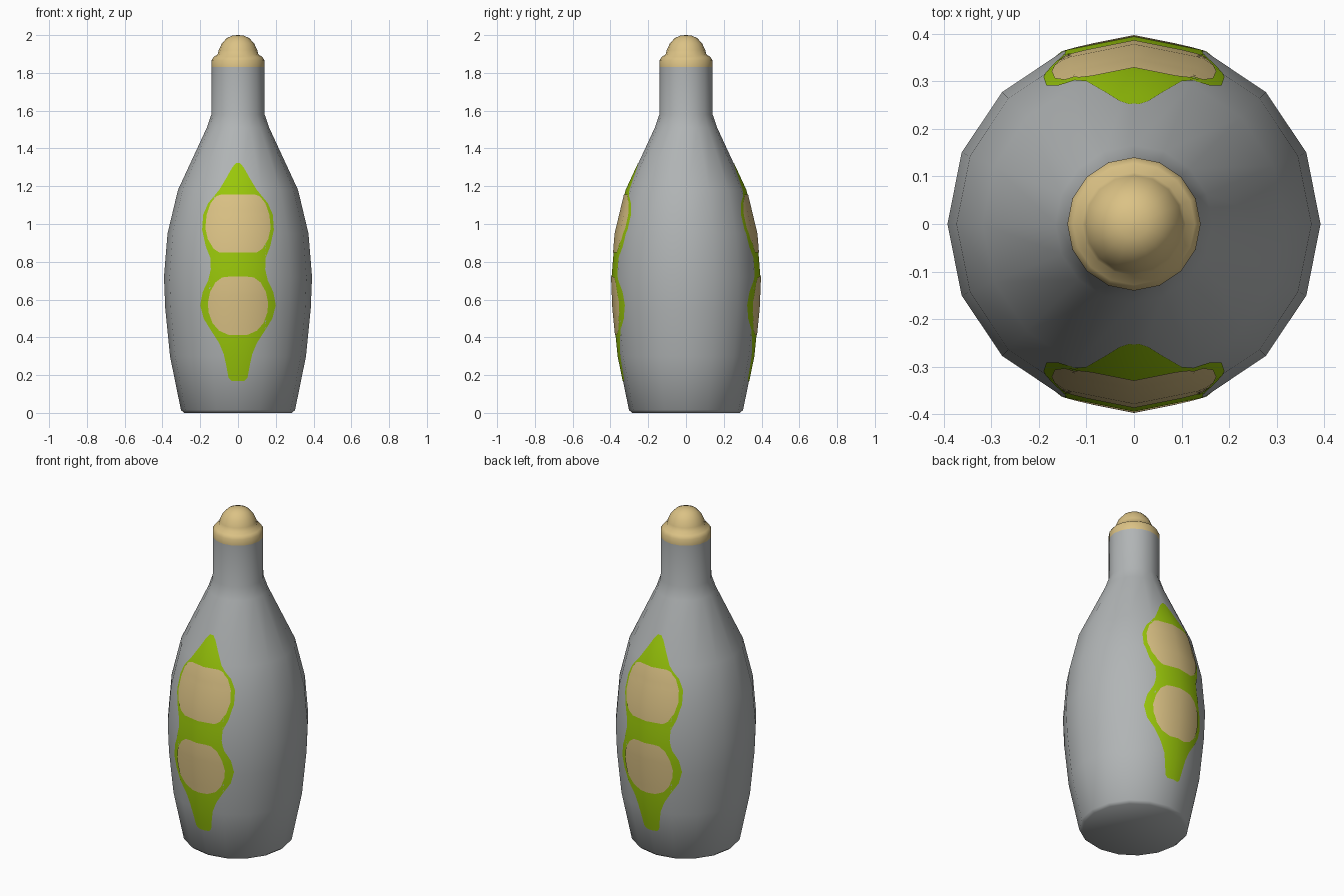
import bpy
import math
from mathutils import Vector

if "Cube" in bpy.data.objects:
    bpy.data.objects.remove(bpy.data.objects["Cube"])

SIDES = 16
STEP = 2 * math.pi / SIDES


def material(name, rgb):
    m = bpy.data.materials.new(name)
    m.diffuse_color = (*rgb, 1)
    m.use_nodes = True
    m.node_tree.nodes["Principled BSDF"].inputs["Base Color"].default_value = m.diffuse_color
    return m


GREY = material("grey glass", (0.44, 0.46, 0.465))
TAN = material("tan", (0.71, 0.54, 0.235))
GREEN = material("leaf green", (0.32, 0.57, 0.003))


def new_object(name, verts, faces, mat):
    mesh = bpy.data.meshes.new(name)
    mesh.from_pydata(verts, [], faces)
    mesh.materials.append(mat)
    mesh.update()
    obj = bpy.data.objects.new(name, mesh)
    bpy.context.collection.objects.link(obj)
    return obj


def lathe(name, profile, mat, close_bottom):
    """Revolve (radius, z) pairs around z and close the top."""
    verts = [(r * math.cos(i * STEP), r * math.sin(i * STEP), z)
             for r, z in profile for i in range(SIDES)]
    faces = []
    for k in range(len(profile) - 1):
        a, b = k * SIDES, (k + 1) * SIDES
        for i in range(SIDES):
            j = (i + 1) % SIDES
            faces.append((a + i, a + j, b + j, b + i))
    if close_bottom:
        faces.append(tuple(reversed(range(SIDES))))
    top = (len(profile) - 1) * SIDES
    faces.append(tuple(range(top, top + SIDES)))
    obj = new_object(name, verts, faces, mat)
    bpy.ops.object.select_all(action='DESELECT')
    obj.select_set(True)
    bpy.context.view_layer.objects.active = obj
    bpy.ops.object.shade_smooth_by_angle(angle=math.radians(50))
    return obj


def interp(table, z):
    """Linear lookup of the value at height z in (value, z) pairs."""
    for (v0, z0), (v1, z1) in zip(table, table[1:]):
        if z <= z1:
            return v0 + (v1 - v0) * max(0, (z - z0) / (z1 - z0))
    return table[-1][0]


# Bottle body and neck
BODY = [(0.285, 0), (0.302, 0.015), (0.36, 0.30), (0.385, 0.55), (0.392, 0.72),
        (0.373, 0.95), (0.318, 1.18), (0.165, 1.51), (0.141, 1.58), (0.14, 1.83)]
lathe("bottle", BODY, GREY, True)

# Stopper with rounded knob
CAP = [(0.14, 1.83), (0.14, 1.867), (0.128, 1.885), (0.108, 1.898), (0.102, 1.92),
       (0.086, 1.955), (0.06, 1.984), (0.03, 1.997), (0.006, 2.0)]
lathe("stopper", CAP, TAN, False)


def surface_depth(x, z):
    """Distance from the x axis to the faceted bottle wall."""
    r = interp(BODY, z)
    pts = [(r * math.cos(k * STEP), r * math.sin(k * STEP)) for k in range(4)]
    return interp(pts, abs(x))


def decal(name, outline, side, lift, mat, cols=20):
    """Thin painted patch following the wall; outline is (half width, z)."""
    z0, z1 = outline[0][1], outline[-1][1]
    rows = {round(z0 + (z1 - z0) * i / 60, 4) for i in range(61)}
    rows |= {z for _, z in BODY if z0 < z < z1} | {z for _, z in outline}
    rows = sorted(rows)
    verts, normals, faces = [], [], []
    for z in rows:
        w = interp(outline, z)
        slope = (interp(BODY, z - 0.1) - interp(BODY, z + 0.1)) / 0.2
        for c in range(cols + 1):
            x = w * (2 * c / cols - 1) * -side
            y = side * (surface_depth(x, z) + lift)
            verts.append((x, y, z))
            n = Vector((x, y, 0)).normalized()
            n.z = slope
            normals.append(n.normalized())
    for k in range(len(rows) - 1):
        for c in range(cols):
            a = k * (cols + 1) + c
            faces.append((a, a + 1, a + cols + 2, a + cols + 1))
    obj = new_object(name, verts, faces, mat)
    obj.data.shade_smooth()
    obj.data.normals_split_custom_set_from_vertices(normals)
    return obj


# Pod emblem with two seeds, on front and back
POD = [(0.035, 0.17), (0.05, 0.185), (0.062, 0.25), (0.075, 0.31), (0.10, 0.37),
       (0.145, 0.44), (0.182, 0.50), (0.20, 0.57), (0.187, 0.64), (0.158, 0.70),
       (0.144, 0.76), (0.146, 0.82), (0.17, 0.88), (0.19, 0.97), (0.184, 1.05),
       (0.158, 1.11), (0.10, 1.18), (0.058, 1.25), (0.03, 1.30), (0.01, 1.323)]
LOWER_SEED = [(0.05, 0.413), (0.10, 0.435), (0.135, 0.475), (0.155, 0.53),
              (0.16, 0.58), (0.148, 0.64), (0.12, 0.69), (0.085, 0.717), (0.05, 0.721)]
UPPER_SEED = [(0.10, 0.85), (0.13, 0.87), (0.16, 0.92), (0.173, 0.98),
              (0.166, 1.05), (0.145, 1.11), (0.115, 1.147), (0.09, 1.156)]

for label, side in (("front", -1), ("back", 1)):
    decal(label + "_pod", POD, side, 0.002, GREEN)
    decal(label + "_lower_seed", LOWER_SEED, side, 0.005, TAN)
    decal(label + "_upper_seed", UPPER_SEED, side, 0.005, TAN)
